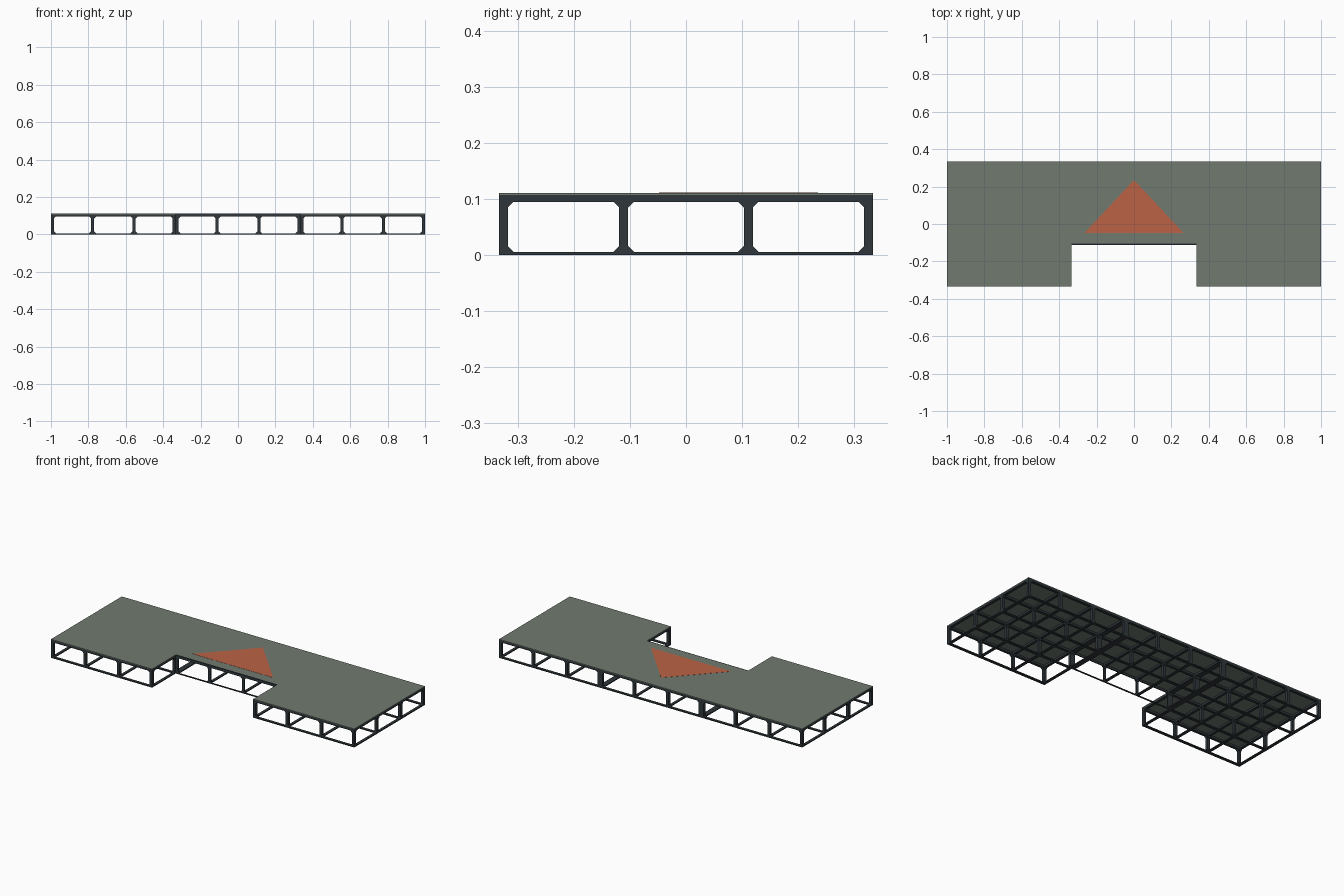
import bpy, bmesh
from mathutils import Vector

if "Cube" in bpy.data.objects:
    bpy.data.objects.remove(bpy.data.objects["Cube"])

C = 2 / 9            # bay size
T = 0.016            # beam and post thickness
TOP = 0.107          # top of steel frame
DECK = 0.111         # top of deck
NOTCH = -C / 2       # front edge of the middle section


def material(name, rgb):
    m = bpy.data.materials.new(name)
    m.diffuse_color = (*rgb, 1)
    m.use_nodes = True
    m.node_tree.nodes["Principled BSDF"].inputs["Base Color"].default_value = m.diffuse_color
    return m


steel = material("dark slate steel", (0.028, 0.037, 0.044))
grey = material("grey green deck", (0.165, 0.195, 0.162))
orange = material("orange paint", (0.50, 0.125, 0.06))


def make_object(name, bm, mat):
    bmesh.ops.recalc_face_normals(bm, faces=bm.faces[:])
    me = bpy.data.meshes.new(name)
    bm.to_mesh(me)
    bm.free()
    me.materials.append(mat)
    ob = bpy.data.objects.new(name, me)
    bpy.context.collection.objects.link(ob)
    return ob


def plate(name, outline, z0, z1, mat):
    bm = bmesh.new()
    f = bm.faces.new([bm.verts.new((x, y, z0)) for x, y in outline])
    new = bmesh.ops.extrude_face_region(bm, geom=[f])["geom"]
    bmesh.ops.translate(bm, vec=(0, 0, z1 - z0),
                        verts=[v for v in new if isinstance(v, bmesh.types.BMVert)])
    make_object(name, bm, mat)


def truss(bm, axis, start, bays, pos, thick, top=TOP, first=T):
    """Upright panel along axis with one chamfered opening per bay."""
    def pt(s, z):
        return (s, pos, z) if axis == "x" else (pos, s, z)

    part = bmesh.new()
    c, z0, z1 = 0.01, 0.006, 0.095
    for i in range(bays):
        a, b = start + i * C, start + (i + 1) * C
        l = a + (first if i == 0 else T / 2)
        r = b - (T if i == bays - 1 else T / 2)
        o = [part.verts.new(pt(*p)) for p in ((a, 0), (b, 0), (b, top), (a, top))]
        h = [part.verts.new(pt(*p)) for p in (
            (l, z0 + c), (l + c, z0), (r - c, z0), (r, z0 + c),
            (r, z1 - c), (r - c, z1), (l + c, z1), (l, z1 - c))]
        for k in range(4):
            n = (k + 1) % 4
            part.faces.new((o[k], h[2 * k + 1], h[2 * k]))
            part.faces.new((o[k], o[n], h[2 * n], h[2 * k + 1]))
    bmesh.ops.remove_doubles(part, verts=part.verts[:], dist=1e-5)
    new = bmesh.ops.extrude_face_region(part, geom=part.faces[:])["geom"]
    vec = Vector((0, thick, 0) if axis == "x" else (thick, 0, 0))
    bmesh.ops.translate(part, vec=vec,
                        verts=[v for v in new if isinstance(v, bmesh.types.BMVert)])
    bmesh.ops.recalc_face_normals(part, faces=part.faces[:])
    me = bpy.data.meshes.new("temporary")
    part.to_mesh(me)
    part.free()
    bm.from_mesh(me)
    bpy.data.meshes.remove(me)


def wall_positions(start, bays):
    mid = [start + i * C - T / 2 for i in range(1, bays)]
    return [start] + mid + [start + bays * C - T]


# Side frames, three by three bays
for name, x in (("left_frame", -1), ("right_frame", 1 / 3)):
    bm = bmesh.new()
    for p in wall_positions(-1 / 3, 3):
        truss(bm, "x", x, 3, p, T)
    for p in wall_positions(x, 3):
        truss(bm, "y", -1 / 3, 3, p, T)
    make_object(name, bm, steel)

# Middle frame, three by two bays, with a thin front panel
bm = bmesh.new()
truss(bm, "x", -1 / 3, 3, NOTCH, 0.006, top=DECK)
for p in wall_positions(NOTCH, 2)[1:]:
    truss(bm, "x", -1 / 3, 3, p, T)
for p in wall_positions(-1 / 3, 3):
    truss(bm, "y", NOTCH, 2, p, T, first=0.007)
make_object("middle_frame", bm, steel)

# Notched deck
t, e = 1 / 3, NOTCH + 0.006
plate("deck", [(-1, -t), (-t, -t), (-t, e), (t, e), (t, -t), (1, -t), (1, t), (-1, t)],
      TOP, DECK, grey)

# Painted triangle
plate("triangle_marking", [(-0.265, -0.048), (0.265, -0.048), (0, 0.235)],
      DECK - 0.001, DECK + 0.0008, orange)
